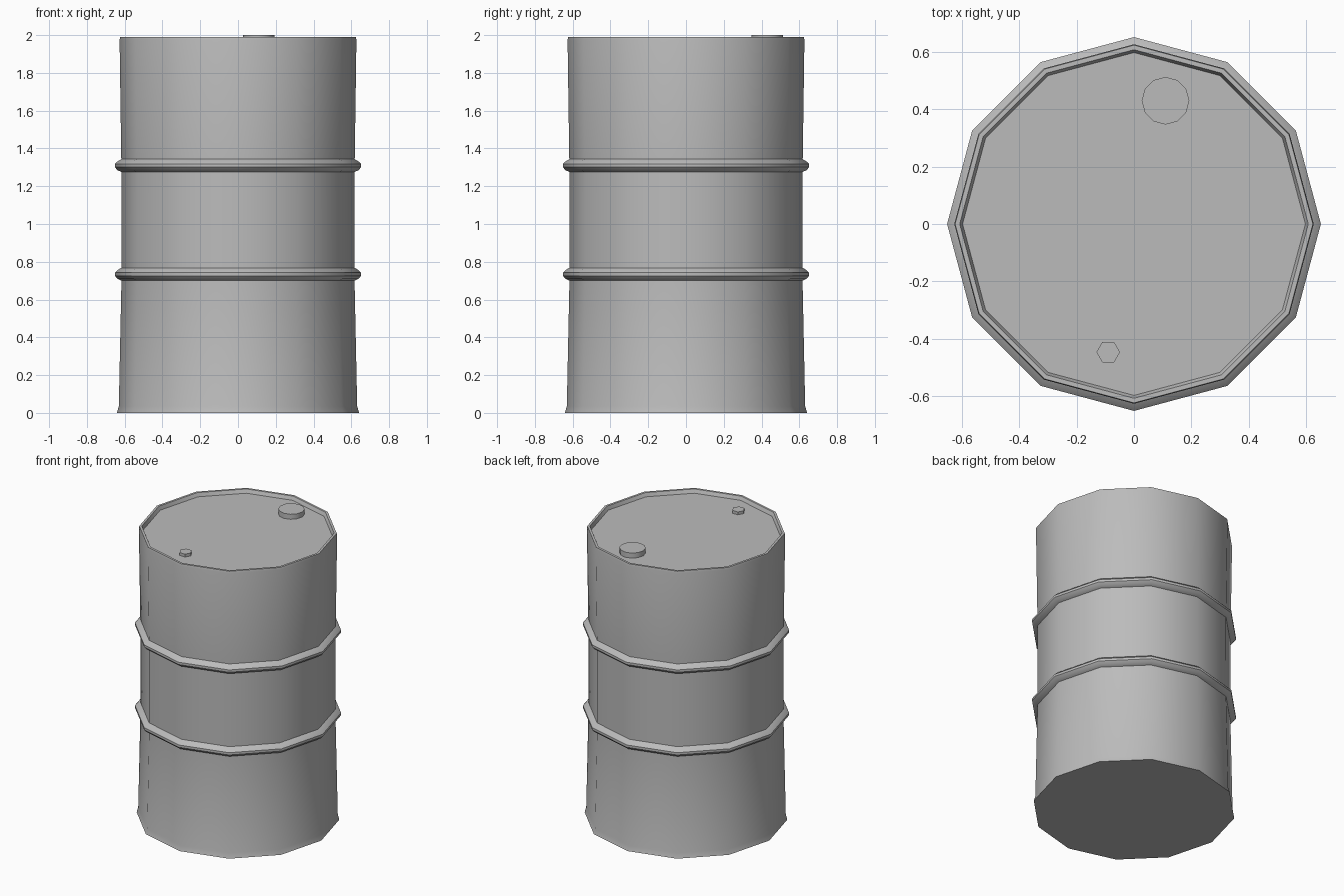
import bpy, bmesh, math

cube = bpy.data.objects.get("Cube")
if cube:
    bpy.data.objects.remove(cube, do_unlink=True)

SIDES = 12
LID_Z = 1.965

steel = bpy.data.materials.new("grey steel")
steel.use_nodes = True
grey = (0.5, 0.5, 0.5, 1)
steel.diffuse_color = grey
steel.node_tree.nodes["Principled BSDF"].inputs["Base Color"].default_value = grey


def lathe(name, profile, sides, centre=(0, 0)):
    """Revolve (radius, height) points and close both ends with flat caps."""
    bm = bmesh.new()
    rings = []
    for r, z in profile:
        angles = [2 * math.pi * i / sides for i in range(sides)]
        rings.append([bm.verts.new((centre[0] + r * math.cos(a),
                                    centre[1] + r * math.sin(a), z)) for a in angles])
    for low, high in zip(rings, rings[1:]):
        for i in range(sides):
            j = (i + 1) % sides
            bm.faces.new((low[i], low[j], high[j], high[i]))
    bm.faces.new(rings[0][::-1])
    bm.faces.new(rings[-1])
    mesh = bpy.data.meshes.new(name)
    bm.to_mesh(mesh)
    bm.free()
    mesh.materials.append(steel)
    obj = bpy.data.objects.new(name, mesh)
    bpy.context.collection.objects.link(obj)
    bpy.ops.object.select_all(action='DESELECT')
    obj.select_set(True)
    bpy.context.view_layer.objects.active = obj
    bpy.ops.object.shade_smooth_by_angle(angle=math.radians(35))
    return obj


def hoop(z):
    """Profile of one raised rolling hoop, starting at height z."""
    return [(0.617, z), (0.638, z + 0.01), (0.652, z + 0.026),
            (0.652, z + 0.042), (0.638, z + 0.056), (0.618, z + 0.068)]


# Drum shell with flared foot, two hoops, raised rim and recessed lid
shell = [(0.641, 0), (0.631, 0.035)] + hoop(0.70) + hoop(1.275)
rim = [(0.627, 1.975), (0.624, 1.99), (0.608, 1.99), (0.598, LID_Z)]
lathe("drum_body", shell + rim, SIDES)

# Bungs on the lid
lathe("large_bung", [(0.083, LID_Z - 0.01), (0.083, 2.0)], 12, (0.11, 0.43))
lathe("small_bung", [(0.041, LID_Z - 0.01), (0.041, 1.985)], 6, (-0.09, -0.447))
